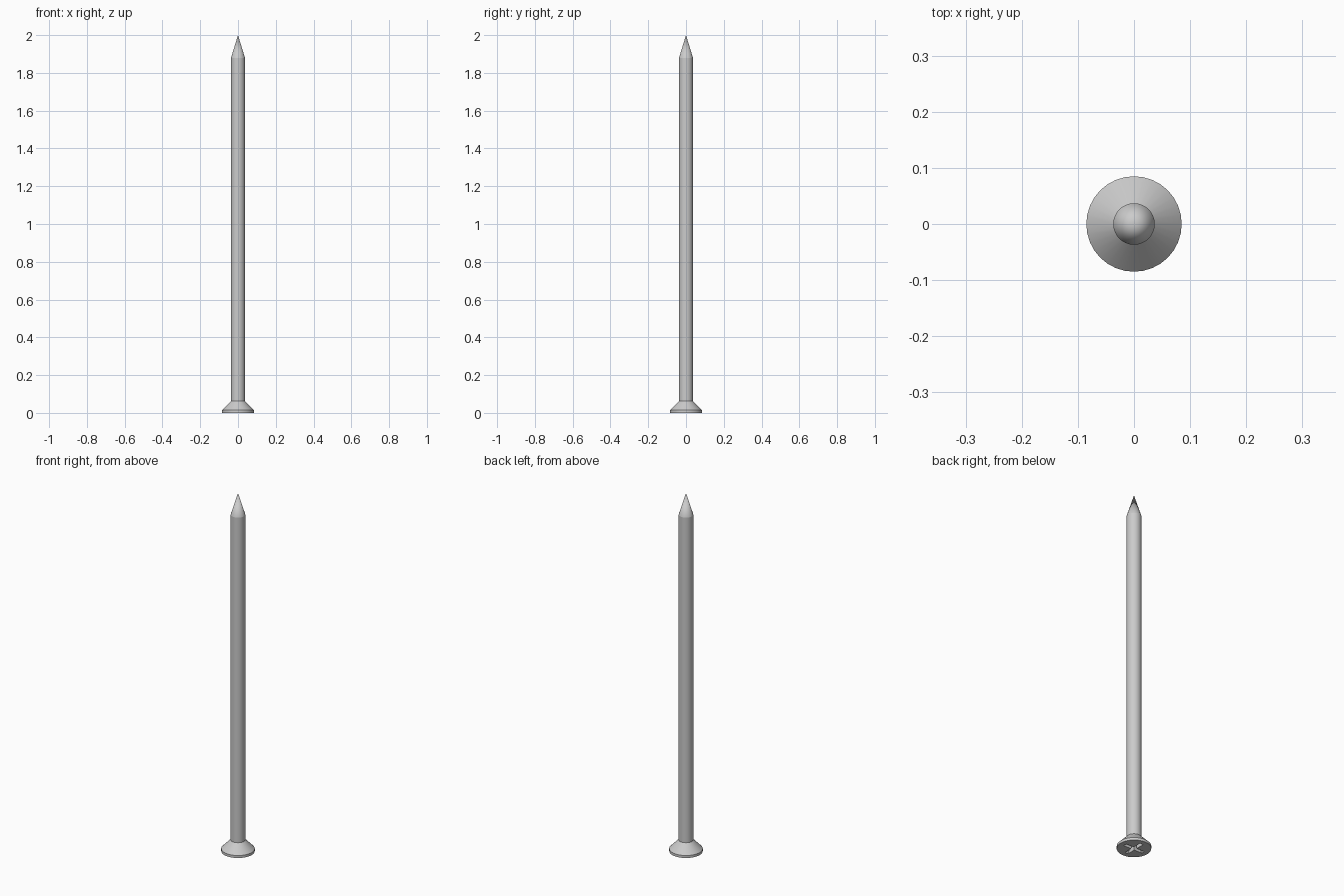
import bpy, bmesh, math

if "Cube" in bpy.data.objects:
    bpy.data.objects.remove(bpy.data.objects["Cube"])

SIDES = 32


def new_object(name, bm):
    bmesh.ops.recalc_face_normals(bm, faces=bm.faces)
    mesh = bpy.data.meshes.new(name)
    bm.to_mesh(mesh)
    bm.free()
    ob = bpy.data.objects.new(name, mesh)
    bpy.context.collection.objects.link(ob)
    return ob


def loft(bm, loops, cap_end=True):
    rings = [[bm.verts.new(p) for p in loop] for loop in loops]
    for a, b in zip(rings, rings[1:]):
        for i in range(len(a)):
            j = (i + 1) % len(a)
            bm.faces.new((a[i], a[j], b[j], b[i]))
    bm.faces.new(rings[0][::-1])
    if cap_end:
        bm.faces.new(rings[-1])
    return rings


def circle(r, z):
    return [(r * math.cos(math.tau * i / SIDES), r * math.sin(math.tau * i / SIDES), z)
            for i in range(SIDES)]


def cross(arm, w, z):
    pts = []
    for k in range(4):
        c, s = round(math.cos(k * math.pi / 2)), round(math.sin(k * math.pi / 2))
        for x, y in ((arm, -w), (arm, w), (w, w)):
            pts.append((x * c - y * s, x * s + y * c, z))
    return pts


# Countersunk head, round shank and pointed tip in one turned body
bm = bmesh.new()
profile = [(0.085, 0.0), (0.085, 0.014), (0.037, 0.063), (0.037, 1.88)]
rings = loft(bm, [circle(r, z) for r, z in profile], cap_end=False)
tip = bm.verts.new((0, 0, 2.0))
for i in range(SIDES):
    bm.faces.new((rings[-1][i], rings[-1][(i + 1) % SIDES], tip))
screw = new_object("screw_body", bm)

# Tapered cross recess in the underside of the head
bm = bmesh.new()
loft(bm, [cross(0.066, 0.0105, -0.01), cross(0.026, 0.007, 0.04)])
cutter = new_object("cross_recess_cutter", bm)
cutter.hide_render = True

mod = screw.modifiers.new("recess", 'BOOLEAN')
mod.operation = 'DIFFERENCE'
mod.solver = 'EXACT'
mod.object = cutter
bpy.context.view_layer.objects.active = screw
screw.select_set(True)
cutter.select_set(False)
bpy.ops.object.modifier_apply(modifier=mod.name)
bpy.data.objects.remove(cutter)

# Smooth round surfaces, sharp rims
bpy.ops.object.shade_smooth_by_angle(angle=math.radians(14))
